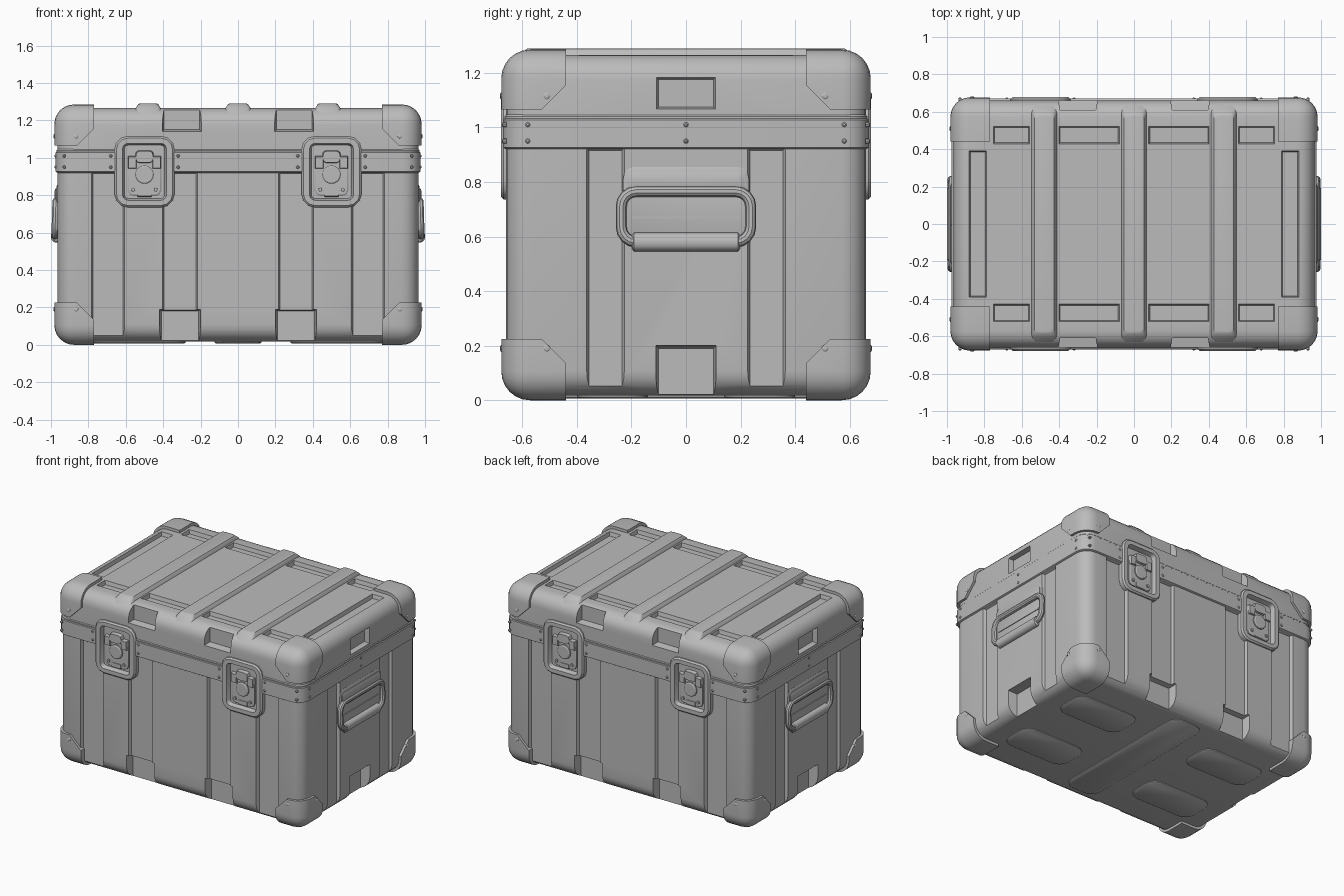
import bpy, bmesh, math
from mathutils import Vector

if "Cube" in bpy.data.objects:
    bpy.data.objects.remove(bpy.data.objects["Cube"])


def material(name, value):
    m = bpy.data.materials.new(name)
    m.diffuse_color = (value, value, value, 1)
    m.use_nodes = True
    m.node_tree.nodes["Principled BSDF"].inputs["Base Color"].default_value = m.diffuse_color
    return m


GREY = material("plain_grey", 0.5)


def rrect(w, h, r, n):
    """Rounded rectangle outline, n points per corner (n=1 is a plain rectangle)."""
    pts = []
    for k, (sx, sy) in enumerate(((1, 1), (-1, 1), (-1, -1), (1, -1))):
        for i in range(n):
            a = math.pi / 2 * (k + (i / (n - 1) if n > 1 else 0.5))
            rr = r if n > 1 else 0
            pts.append((sx * (w / 2 - rr) + rr * math.cos(a),
                        sy * (h / 2 - rr) + rr * math.sin(a)))
    return pts


def loft(bm, axis, cu, cv, rings, n=1, mirror=""):
    """Closed solid through (width, height, radius, depth) rings along an axis."""
    for sx in ((1, -1) if "x" in mirror else (1,)):
        for sy in ((1, -1) if "y" in mirror else (1,)):
            loops = []
            for w, h, r, d in rings:
                loop = []
                for u, v in rrect(w, h, r, n):
                    u, v = u + cu, v + cv
                    p = {"x": (d, u, v), "y": (u, d, v), "z": (u, v, d)}[axis]
                    loop.append(bm.verts.new((p[0] * sx, p[1] * sy, p[2])))
                loops.append(loop)
            for a, b in zip(loops, loops[1:]):
                for i in range(len(a)):
                    j = (i + 1) % len(a)
                    bm.faces.new((a[i], a[j], b[j], b[i]))
            bm.faces.new(loops[0])
            bm.faces.new(loops[-1])


def box(bm, axis, u, v, d, taper=0.0, mirror=""):
    """Box over ranges u, v, d; the d[1] end is narrowed by taper."""
    w, h = u[1] - u[0], v[1] - v[0]
    loft(bm, axis, sum(u) / 2, sum(v) / 2,
         [(w, h, 0, d[0]), (w - 2 * taper, h - 2 * taper, 0, d[1])], 1, mirror)


def finish(bm, name, smooth=True):
    bmesh.ops.recalc_face_normals(bm, faces=bm.faces)
    me = bpy.data.meshes.new(name)
    bm.to_mesh(me)
    bm.free()
    ob = bpy.data.objects.new(name, me)
    bpy.context.collection.objects.link(ob)
    me.materials.append(GREY)
    if smooth:
        smooth_object(ob)
    return ob


def activate(ob):
    bpy.ops.object.select_all(action="DESELECT")
    ob.select_set(True)
    bpy.context.view_layer.objects.active = ob


def smooth_object(ob):
    activate(ob)
    bpy.ops.object.shade_smooth_by_angle(angle=math.radians(32))


def rounded_box(hx, hy, z0, z1, r, seg):
    bm = bmesh.new()
    box(bm, "z", (-hx, hx), (-hy, hy), (z0, z1))
    bmesh.ops.recalc_face_normals(bm, faces=bm.faces)
    bmesh.ops.bevel(bm, geom=bm.edges[:], offset=r, segments=seg, profile=0.5, affect="EDGES")
    return bm


def keep(bm, co, no):
    """Keep the half of a solid that the normal points to, closing the cut."""
    bmesh.ops.bisect_plane(bm, geom=bm.verts[:] + bm.edges[:] + bm.faces[:], dist=1e-5,
                           plane_co=co, plane_no=no, clear_inner=True)
    bmesh.ops.holes_fill(bm, edges=[e for e in bm.edges if e.is_boundary])


def cut(ob, cutters):
    activate(ob)
    for c in cutters:
        m = ob.modifiers.new("cut", "BOOLEAN")
        m.operation, m.solver, m.object = "DIFFERENCE", "EXACT", c
        bpy.ops.object.modifier_apply(modifier=m.name)
    smooth_object(ob)


# cutters: long wall grooves and slots in the lid top
bm = bmesh.new()
for u in ((0.20, 0.42), (0.59, 0.80)):
    box(bm, "y", u, (-0.1, 0.94), (0.70, 0.637), 0.025, "xy")
box(bm, "x", (0.21, 0.38), (-0.1, 0.94), (1.0, 0.945), 0.025, "xy")
for u in ((0.07, 0.41), (0.55, 0.76)):
    box(bm, "z", u, (0.42, 0.53), (1.30, 1.238), 0.015, "xy")
box(bm, "z", (0.78, 0.89), (-0.40, 0.40), (1.30, 1.238), 0.015, "x")
grooves = finish(bm, "groove_cutter", False)

# cutters: stacking notches and latch pockets
bm = bmesh.new()
box(bm, "y", (0.19, 0.43), (-0.1, 0.20), (0.72, 0.60), 0.02, "xy")
box(bm, "y", (0.185, 0.415), (1.13, 1.40), (0.72, 0.61), 0.02, "xy")
box(bm, "x", (-0.12, 0.12), (-0.1, 0.21), (1.02, 0.90), 0.02, "x")
box(bm, "x", (-0.115, 0.115), (1.06, 1.19), (1.0, 0.93), 0.015, "x")
box(bm, "y", (0.385, 0.615), (0.775, 1.075), (0.72, 0.641), 0, "xy")
notches = finish(bm, "notch_cutter", False)

# tub and lid shells
bm = rounded_box(0.965, 0.66, 0.018, 1.265, 0.09, 5)
keep(bm, (0, 0, 0.97), (0, 0, -1))
tub = finish(bm, "tub")
bm = rounded_box(0.965, 0.66, 0.018, 1.265, 0.09, 5)
keep(bm, (0, 0, 0.975), (0, 0, 1))
lid = finish(bm, "lid")

# rim band around the seam
bm = bmesh.new()
loft(bm, "z", 0, 0, [(1.93, 1.32, 0.085, 0.92), (1.95, 1.34, 0.09, 0.926), (1.95, 1.34, 0.09, 1.028),
                     (1.94, 1.33, 0.09, 1.032), (1.94, 1.33, 0.09, 1.04), (1.92, 1.31, 0.08, 1.05)], 6)
band = finish(bm, "rim_band")

cut(tub, [grooves, notches])
cut(lid, [grooves, notches])
cut(band, [notches])
for c in (grooves, notches):
    bpy.data.objects.remove(c)

# ribs across the lid
bm = bmesh.new()
for x in (-0.48, 0, 0.48):
    loft(bm, "z", x, 0, [(0.135, 1.27, 0.02, 1.235), (0.135, 1.22, 0.02, 1.265),
                         (0.105, 1.17, 0.02, 1.288), (0.09, 1.15, 0.02, 1.29)], 3)
finish(bm, "lid_ribs")

# underside feet pads
bm = bmesh.new()
for x, y, w, h in ((0, 0, 0.25, 1.12), (0.53, 0.27, 0.5, 0.26), (0.53, -0.27, 0.5, 0.26),
                   (-0.53, 0.27, 0.5, 0.26), (-0.53, -0.27, 0.5, 0.26)):
    loft(bm, "z", x, y, [(w, h, 0.08, 0.03), (w, h, 0.08, 0.012), (w - 0.02, h - 0.02, 0.07, 0.006)], 5)
finish(bm, "foot_pads")

# corner caps with a clipped inner corner
for level, s in (("upper", 1), ("lower", -1)):
    for sx in (1, -1):
        for sy in (1, -1):
            bm = rounded_box(0.982, 0.677, 0, 1.285, 0.105, 6)
            ze = 1.065 if s > 0 else 0.225
            keep(bm, (sx * 0.77, 0, 0), (sx, 0, 0))
            keep(bm, (0, sy * 0.44, 0), (0, sy, 0))
            keep(bm, (0, 0, ze), (0, 0, s))
            keep(bm, (sx * 0.86, 0, ze), (sx, 0, s))
            keep(bm, (0, sy * 0.53, ze), (0, sy, s))
            finish(bm, level + "_corner_cap")

# rivets on caps, band and latch surrounds
bm = bmesh.new()


def rivet(axis, u, v, d, r=0.013, mirror="xy"):
    loft(bm, axis, u, v, [(2 * r, 2 * r, r, d - 0.01), (2 * r, 2 * r, r, d + 0.003),
                          (r, r, r / 2, d + 0.007)], 3, mirror)


for z in (0.19, 1.115):
    rivet("y", 0.865, z, 0.675)
    rivet("x", 0.51, z, 0.98)
for z in (0.95, 1.01):
    for x in (0.32, 0.68, 0.93):
        rivet("y", x, z, 0.668, 0.009)
    rivet("x", 0.0, z, 0.973, 0.009, "x")
    rivet("x", 0.58, z, 0.973, 0.009)
finish(bm, "rivets")

# latch surrounds: raised frame with a sunk floor
bm = bmesh.new()
loft(bm, "y", 0.5, 0.925, [(0.32, 0.38, 0.07, 0.63), (0.32, 0.38, 0.07, 0.668), (0.30, 0.36, 0.06, 0.678),
                           (0.235, 0.305, 0.03, 0.678), (0.215, 0.285, 0.02, 0.646)], 4, "xy")
finish(bm, "latch_frames")

# latch plates, hooks and turn discs
bm = bmesh.new()
loft(bm, "y", 0.5, 0.895, [(0.18, 0.20, 0.03, 0.64), (0.18, 0.20, 0.03, 0.654),
                           (0.165, 0.185, 0.025, 0.659)], 3, "xy")
for dx in (-0.065, 0.065):
    box(bm, "y", (0.475 + dx, 0.525 + dx), (0.94, 1.01), (0.64, 0.672), 0.005, "xy")
loft(bm, "y", 0.5, 1.005, [(0.10, 0.07, 0.02, 0.64), (0.09, 0.06, 0.018, 0.674)], 3, "xy")
loft(bm, "y", 0.5, 0.91, [(0.10, 0.10, 0.05, 0.64), (0.10, 0.10, 0.05, 0.668),
                          (0.085, 0.085, 0.0425, 0.673)], 5, "xy")
for x in (0.44, 0.56):
    loft(bm, "y", x, 0.83, [(0.025, 0.025, 0.0125, 0.64), (0.02, 0.02, 0.01, 0.668)], 3, "xy")
box(bm, "y", (0.46, 0.54), (0.79, 0.83), (0.64, 0.662), 0.005, "xy")
finish(bm, "latch_mechanisms")

# handle back plates with hinge bars
bm = bmesh.new()
loft(bm, "x", 0, 0.71, [(0.46, 0.29, 0.04, 0.935), (0.46, 0.29, 0.04, 0.966), (0.44, 0.27, 0.03, 0.971)], 4, "x")
loft(bm, "x", 0, 0.80, [(0.43, 0.07, 0.02, 0.96), (0.43, 0.07, 0.02, 0.976), (0.40, 0.04, 0.012, 0.982)], 4, "x")
box(bm, "x", (-0.2, 0.2), (0.665, 0.675), (0.965, 0.975), 0.002, "x")
loft(bm, "y", 0.972, 0.765, [(0.036, 0.036, 0.018, -0.2), (0.036, 0.036, 0.018, 0.2)], 4, "x")
finish(bm, "handle_plates")

# padded grips
bm = bmesh.new()
loft(bm, "y", 0.971, 0.58, [(0.04, 0.05, 0.02, -0.198), (0.058, 0.068, 0.029, -0.19),
                            (0.058, 0.068, 0.029, 0.19), (0.04, 0.05, 0.02, 0.198)], 5, "x")
finish(bm, "handle_grips")

# swinging handle loops swept along a rounded outline
for s in (1, -1):
    cu = bpy.data.curves.new("handle_loop", "CURVE")
    cu.dimensions, cu.bevel_depth, cu.bevel_resolution = "3D", 0.02, 3
    pts = rrect(0.475, 0.185, 0.055, 5)
    sp = cu.splines.new("POLY")
    sp.points.add(len(pts) - 1)
    sp.use_cyclic_u = True
    for p, (y, z) in zip(sp.points, pts):
        p.co = (s * (0.976 - 0.03 * z), y, z + 0.673, 1)
    ob = bpy.data.objects.new("handle_loop", cu)
    bpy.context.collection.objects.link(ob)
    cu.materials.append(GREY)
    activate(ob)
    bpy.ops.object.convert(target="MESH")
    smooth_object(bpy.context.object)
